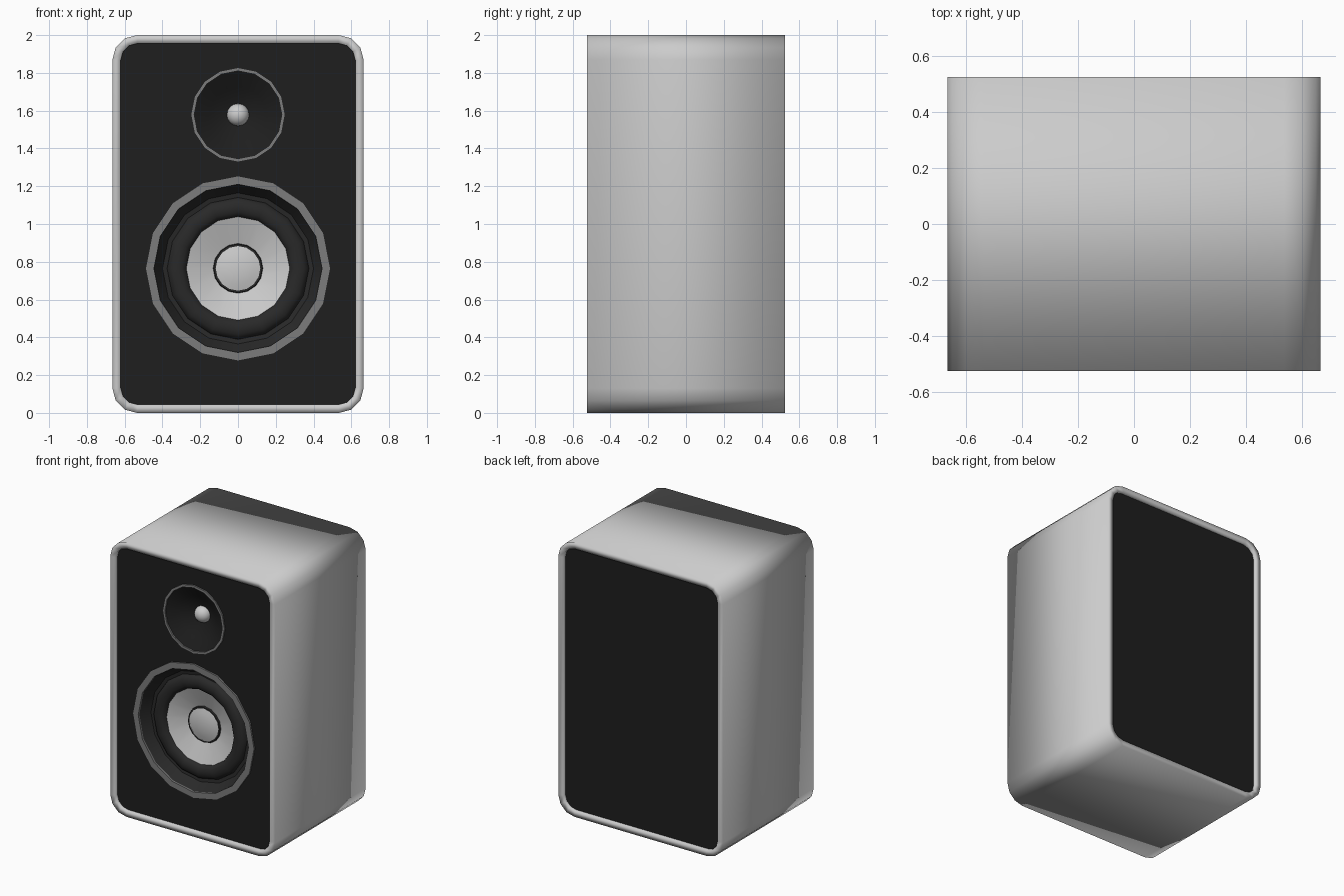
import bpy, bmesh, math

if "Cube" in bpy.data.objects:
    bpy.data.objects.remove(bpy.data.objects["Cube"])

W, D, H = 0.665, 0.523, 2.0      # half width, half depth, height
RIM, SEG = 0.044, 16


def material(name, v):
    m = bpy.data.materials.new(name)
    m.diffuse_color = (v, v, v, 1)
    m.use_nodes = True
    m.node_tree.nodes["Principled BSDF"].inputs["Base Color"].default_value = m.diffuse_color
    return m


BLACK = material("panel_black", 0.013)
RUBBER = material("rubber_black", 0.022)
METAL = material("ring_grey", 0.2)


def finish(bm, name, mat=None, angle=None):
    me = bpy.data.meshes.new(name)
    bm.to_mesh(me)
    bm.free()
    ob = bpy.data.objects.new(name, me)
    bpy.context.collection.objects.link(ob)
    if mat:
        me.materials.append(mat)
    if angle:
        bpy.ops.object.select_all(action='DESELECT')
        ob.select_set(True)
        bpy.context.view_layer.objects.active = ob
        bpy.ops.object.shade_smooth_by_angle(angle=math.radians(angle))
    return ob


def rounded_rect(inset, radius, steps=3):
    pts = []
    hx, hz = W - inset - radius, H / 2 - inset - radius
    for k, (sx, sz) in enumerate([(1, 1), (-1, 1), (-1, -1), (1, -1)]):
        for i in range(steps + 1):
            a = math.pi / 2 * (k + i / steps)
            pts.append((sx * hx + radius * math.cos(a), H / 2 + sz * hz + radius * math.sin(a)))
    return pts


def circle(r, cz):
    return [(r * math.sin(2 * math.pi * i / SEG), cz + r * math.cos(2 * math.pi * i / SEG))
            for i in range(SEG)]


def bridge(bm, a, b):
    for i in range(len(a)):
        j = (i + 1) % len(a)
        bm.faces.new((a[i], a[j], b[j], b[i]))


def lathe(name, cz, profile, mat=None, angle=35):
    """Spin (radius, y) points about a line along y, facing the front."""
    bm = bmesh.new()
    prev = None
    for r, y in profile:
        if r == 0:
            tip = bm.verts.new((0, y, cz))
            for i in range(SEG):
                bm.faces.new((prev[i], prev[(i + 1) % SEG], tip))
        else:
            ring = [bm.verts.new((x, y, z)) for x, z in circle(r, cz)]
            if prev:
                bridge(bm, prev, ring)
            prev = ring
    bm.normal_update()
    if sum(f.normal.y * f.calc_area() for f in bm.faces) > 0:
        bmesh.ops.reverse_faces(bm, faces=bm.faces[:])
    return finish(bm, name, mat, angle)


def panel(name, y, holes, side):
    bm = bmesh.new()
    for loop in [rounded_rect(RIM, 0.09)] + holes:
        vs = [bm.verts.new((x, y, z)) for x, z in loop]
        for i in range(len(vs)):
            bm.edges.new((vs[i - 1], vs[i]))
    bmesh.ops.triangle_fill(bm, edges=bm.edges[:], use_beauty=True, normal=(0, side, 0))
    bm.normal_update()
    for f in bm.faces:
        if f.normal.y * side < 0:
            f.normal_flip()
    finish(bm, name, BLACK)


# Cabinet shell: rounded sleeve with a rim at both ends
bm = bmesh.new()
outer, inner = rounded_rect(0, 0.13), rounded_rect(RIM, 0.09)
loops = [[bm.verts.new((x, y, z)) for x, z in pts] for pts, y in
         [(inner, -D + 0.02), (inner, -D), (outer, -D), (outer, D), (inner, D), (inner, D - 0.02)]]
for a, b in zip(loops, loops[1:]):
    bridge(bm, a, b)
bm.normal_update()
top = max(bm.faces, key=lambda f: f.calc_center_median().z)
if top.normal.z < 0:
    bmesh.ops.reverse_faces(bm, faces=bm.faces[:])
finish(bm, "cabinet", None, 180)

# Front and back panels
WZ, TZ = 0.765, 1.578
F = -D + 0.02
panel("front_panel", F, [circle(0.47, WZ), circle(0.24, TZ)], -1)
panel("back_panel", D - 0.02, [], 1)

# Woofer
lathe("woofer_ring", WZ, [(0.49, F), (0.49, F - 0.012), (0.445, F - 0.012), (0.445, F + 0.01)], METAL, 30)
lathe("woofer_basket", WZ, [(0.446, F), (0.40, F + 0.07), (0.37, F + 0.075)], RUBBER)
surround = [(0.324 + 0.052 * math.cos(a), F + 0.075 - 0.035 * math.sin(a))
            for a in [math.pi * i / 6 for i in range(7)]]
lathe("woofer_surround", WZ, surround, RUBBER, 50)
lathe("woofer_cone", WZ, [(0.275, F + 0.07), (0.13, F + 0.12)])
lathe("cap_ring", WZ, [(0.132, F + 0.12), (0.128, F + 0.108), (0.118, F + 0.108)], RUBBER)
lathe("dust_cap", WZ, [(0.12, F + 0.112), (0.085, F + 0.103), (0.045, F + 0.097), (0, F + 0.095)])

# Tweeter
lathe("tweeter_ring", TZ, [(0.25, F), (0.25, F - 0.01), (0.232, F - 0.01), (0.232, F + 0.01)], METAL, 30)
lathe("tweeter_horn", TZ, [(0.233, F), (0.15, F + 0.045), (0.055, F + 0.10), (0, F + 0.10)], BLACK)
dome = [(0.06 * math.cos(a), F + 0.10 - 0.055 * math.sin(a))
        for a in [math.pi / 2 * i / 5 for i in range(5)]]
lathe("tweeter_dome", TZ, dome + [(0, F + 0.045)], None, 60)
